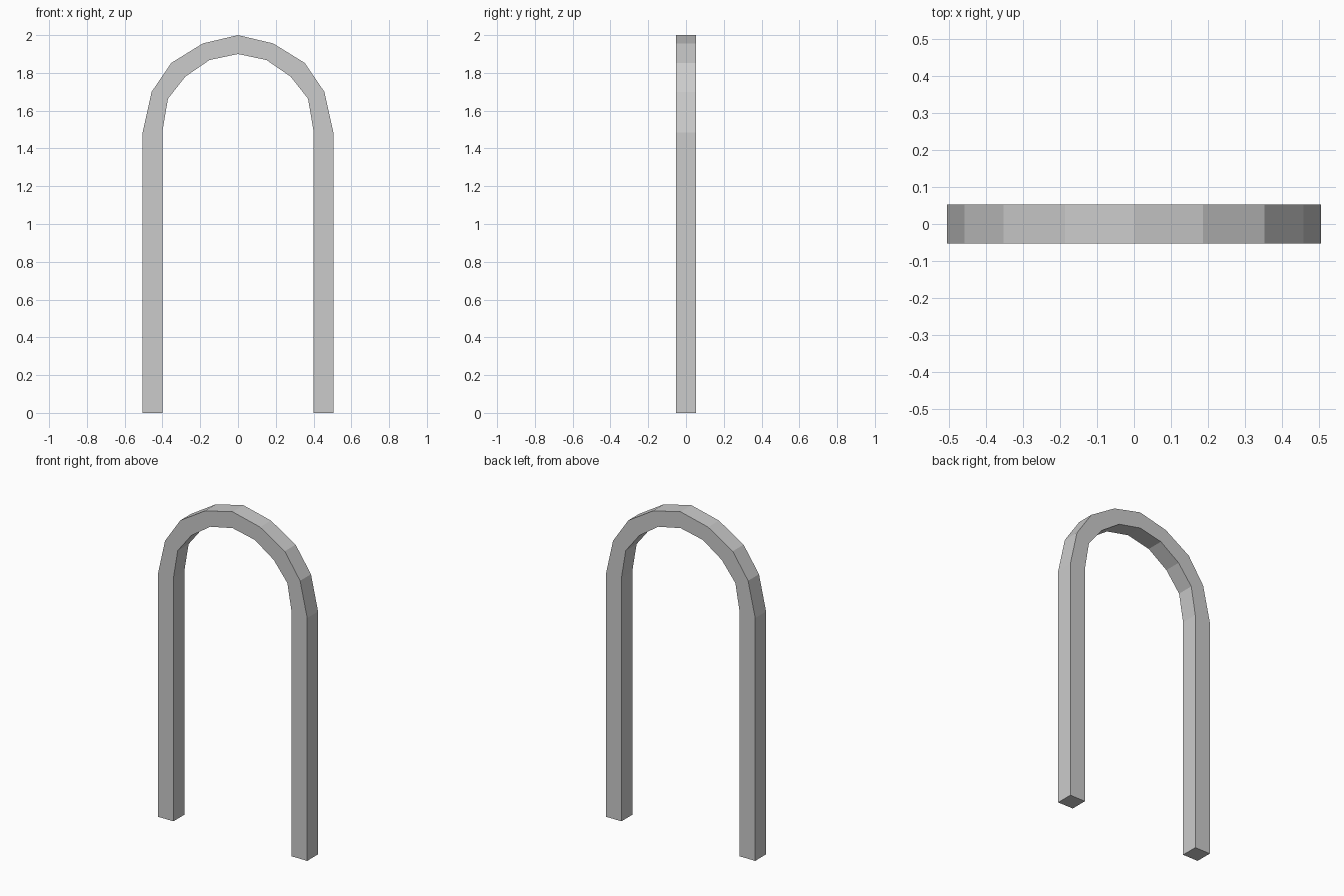
import bpy
import bmesh

if "Cube" in bpy.data.objects:
    bpy.data.objects.remove(bpy.data.objects["Cube"])

HALF_DEPTH = 0.0525

# Right half of the arch, foot to crown: outer and inner edge as (x, z)
outer = [(0.505, 0), (0.505, 1.485), (0.457, 1.70), (0.353, 1.853), (0.186, 1.956), (0, 2.0)]
inner = [(0.40, 0), (0.40, 1.49), (0.371, 1.663), (0.279, 1.78), (0.151, 1.868), (0, 1.90)]


def full_arc(half):
    """Mirror a half profile across x = 0."""
    return half + [(-x, z) for x, z in reversed(half[:-1])]


# Square section at each station, joined into one band
bm = bmesh.new()
rings = []
for (ox, oz), (ix, iz) in zip(full_arc(outer), full_arc(inner)):
    corners = [(ox, -HALF_DEPTH, oz), (ox, HALF_DEPTH, oz),
               (ix, HALF_DEPTH, iz), (ix, -HALF_DEPTH, iz)]
    rings.append([bm.verts.new(c) for c in corners])
for a, b in zip(rings, rings[1:]):
    for i in range(4):
        j = (i + 1) % 4
        bm.faces.new((a[i], a[j], b[j], b[i]))

# Feet
bm.faces.new(rings[0])
bm.faces.new(rings[-1])
bmesh.ops.recalc_face_normals(bm, faces=bm.faces)

mesh = bpy.data.meshes.new("arch_frame")
bm.to_mesh(mesh)
bm.free()
bpy.context.collection.objects.link(bpy.data.objects.new("arch_frame", mesh))
